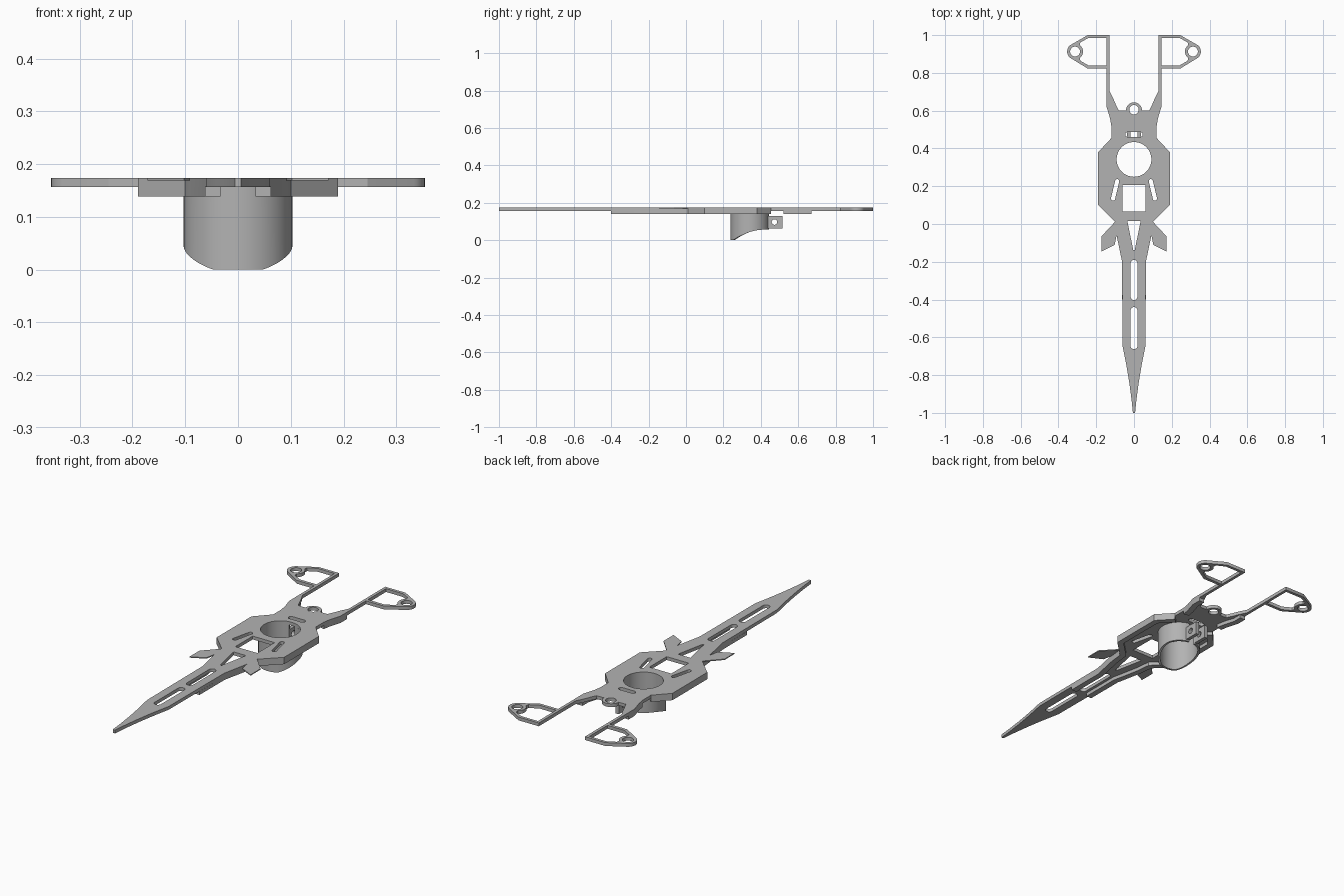
import bpy, bmesh
from math import sin, cos, radians, sqrt, asin, pi
from mathutils import Vector, Matrix

if "Cube" in bpy.data.objects:
    bpy.data.objects.remove(bpy.data.objects["Cube"], do_unlink=True)

grey = bpy.data.materials.new("plain grey")
grey.use_nodes = True
colour = (0.45, 0.45, 0.45, 1)
grey.diffuse_color = colour
grey.node_tree.nodes["Principled BSDF"].inputs["Base Color"].default_value = colour

TOP, PLATE_LOW, RIM_LOW = 0.174, 0.157, 0.139


def add_object(name, bm):
    bmesh.ops.remove_doubles(bm, verts=bm.verts, dist=1e-5)
    bmesh.ops.recalc_face_normals(bm, faces=bm.faces)
    mesh = bpy.data.meshes.new(name)
    bm.to_mesh(mesh)
    bm.free()
    mesh.materials.append(grey)
    obj = bpy.data.objects.new(name, mesh)
    bpy.context.collection.objects.link(obj)
    bpy.ops.object.select_all(action='DESELECT')
    obj.select_set(True)
    bpy.context.view_layer.objects.active = obj
    bpy.ops.object.shade_smooth_by_angle(angle=radians(30))
    return obj


def slab(name, loops, low, high, matrix=None):
    """Flat plate from closed loops; inner loops become holes."""
    curve = bpy.data.curves.new(name + " profile", 'CURVE')
    curve.dimensions = '2D'
    curve.fill_mode = 'BOTH'
    curve.extrude = (high - low) / 2
    for loop in loops:
        spline = curve.splines.new('POLY')
        spline.points.add(len(loop) - 1)
        for p, (x, y) in zip(spline.points, loop):
            p.co = (x, y, 0, 1)
        spline.use_cyclic_u = True
    temp = bpy.data.objects.new(name + " profile", curve)
    mesh = bpy.data.meshes.new_from_object(temp)
    bm = bmesh.new()
    bm.from_mesh(mesh)
    bpy.data.objects.remove(temp)
    bpy.data.curves.remove(curve)
    bpy.data.meshes.remove(mesh)
    bmesh.ops.translate(bm, verts=bm.verts, vec=(0, 0, (low + high) / 2))
    if matrix:
        bm.transform(matrix)
    return add_object(name, bm)


def arc(cx, cy, r, start, end, n):
    angles = [radians(start + (end - start) * i / n) for i in range(n + 1)]
    return [(cx + r * cos(a), cy + r * sin(a)) for a in angles]


def circle(cx, cy, r, n=32):
    return arc(cx, cy, r, 0, 360, n)[:-1]


def capsule(a, b, r):
    a, b = Vector(a), Vector(b)
    d = (b - a).normalized()
    t = -90 + Vector((1, 0)).angle_signed(d) * -180 / pi
    return arc(b.x, b.y, r, t, t + 180, 10) + arc(a.x, a.y, r, t + 180, t + 360, 10)


def flip(loop):
    return [(-x, y) for x, y in loop]


def strip(path, width):
    """Band lying on the left of a path, with mitred corners."""
    pts = [Vector(p) for p in path]
    dirs = [(b - a).normalized() for a, b in zip(pts, pts[1:])]
    inner = []
    for i, p in enumerate(pts):
        n1, n2 = [Vector((-d.y, d.x)) for d in (dirs[max(i - 1, 0)], dirs[min(i, len(dirs) - 1)])]
        m = (n1 + n2).normalized()
        inner.append(tuple(p + m * width / m.dot(n1)))
    return list(path) + inner[::-1]


# Main plate: half outline from tail tip up to the rear ring, then mirrored
spike = [(0.006, -1), (0.013, -0.93), (0.025, -0.84), (0.04, -0.75), (0.061, -0.645)]
body_edge = [(0.063, -0.2), (0.092, -0.06), (0.1, 0.012), (0.19, 0.1), (0.19, 0.38), (0.12, 0.455)]
hip_edge = [(0.12, 0.52), (0.127, 0.56), (0.145, 0.62)]
arm = [(0.145, 0.823), (0.245, 0.823)] + arc(0.312, 0.913, 0.042, -60, 60, 16)
arm += [(0.245, 1), (0.13, 1), (0.13, 0.705), (0.112, 0.67), (0.095, 0.63), (0.082, 0.602)]
half = spike + body_edge + hip_edge + arm + arc(0, 0.602, 0.042, 0, 82, 8)
outline = half + flip(half)[::-1]

frame_hole = [(0.145, 0.839), (0.24, 0.839), (0.284, 0.864)]
frame_hole += arc(0.312, 0.913, 0.042, 232, 128, 10) + [(0.284, 0.962), (0.24, 0.985), (0.145, 0.985)]
side_holes = [frame_hole, circle(0.312, 0.913, 0.026), capsule((0.111, 0.134), (0.089, 0.227), 0.011)]
centre_holes = [
    circle(0, 0.342, 0.092, 64),
    circle(0, 0.605, 0.025),
    capsule((-0.033, 0.474), (0.033, 0.474), 0.013),
    [(-0.062, 0.067), (0.062, 0.067), (0.062, 0.207), (-0.062, 0.207)],
    [(-0.004, -0.138), (0.004, -0.138), (0.035, 0.015), (-0.035, 0.015)],
    capsule((0, -0.385), (0, -0.208), 0.018),
    capsule((0, -0.645), (0, -0.458), 0.018),
]
slab("main_plate", [outline] + centre_holes + side_holes + [flip(h) for h in side_holes], PLATE_LOW, TOP)

# Thin side fins, stiffening rims and clamp ears on both sides
fin = body_edge[1:3] + [(0.172, -0.065), (0.172, -0.145), (0.102, -0.11)]
body_rim = strip([(0.063, -0.4)] + body_edge, 0.03)
hip_rim = strip(hip_edge + [(0.145, 0.67)], 0.03)
ear = [(0.435, 0.063), (0.515, 0.063), (0.515, 0.13), (0.435, 0.13)]
upright = Matrix(((0, 0, 1, 0), (1, 0, 0, 0), (0, 1, 0, 0), (0, 0, 0, 1)))
for side, turn in (("left", lambda p: p), ("right", flip)):
    slab(side + "_fin", [turn(fin)], TOP - 0.005, TOP)
    slab(side + "_body_rim", [turn(body_rim)], RIM_LOW, PLATE_LOW)
    slab(side + "_hip_rim", [turn(hip_rim)], RIM_LOW, PLATE_LOW)
    low, high = (0.018, 0.036) if side == "left" else (-0.036, -0.018)
    slab(side + "_clamp_ear", [ear, circle(0.473, 0.097, 0.015, 24)], low, high, upright)


# Split holder tube with a scooped lower edge
def tube_bottom(y):
    t = min(max((y - 0.25) / 0.16, 0), 1)
    return 0.056 * (1 - (1 - t) ** 1.8)


bm = bmesh.new()
gap, steps = asin(0.018 / 0.103), 72
rings = []
for i in range(steps + 1):
    a = pi / 2 + gap + (2 * pi - 2 * gap) * i / steps
    z = tube_bottom(0.342 + 0.103 * sin(a))
    rings.append([bm.verts.new((r * cos(a), 0.342 + r * sin(a), h))
                  for r, h in ((0.103, z), (0.103, PLATE_LOW), (0.092, PLATE_LOW), (0.092, z))])
for a, b in zip(rings, rings[1:]):
    for k in range(4):
        j = (k + 1) % 4
        bm.faces.new((a[k], b[k], b[j], a[j]))
bm.faces.new(rings[0])
bm.faces.new(rings[-1][::-1])
add_object("holder_tube", bm)
